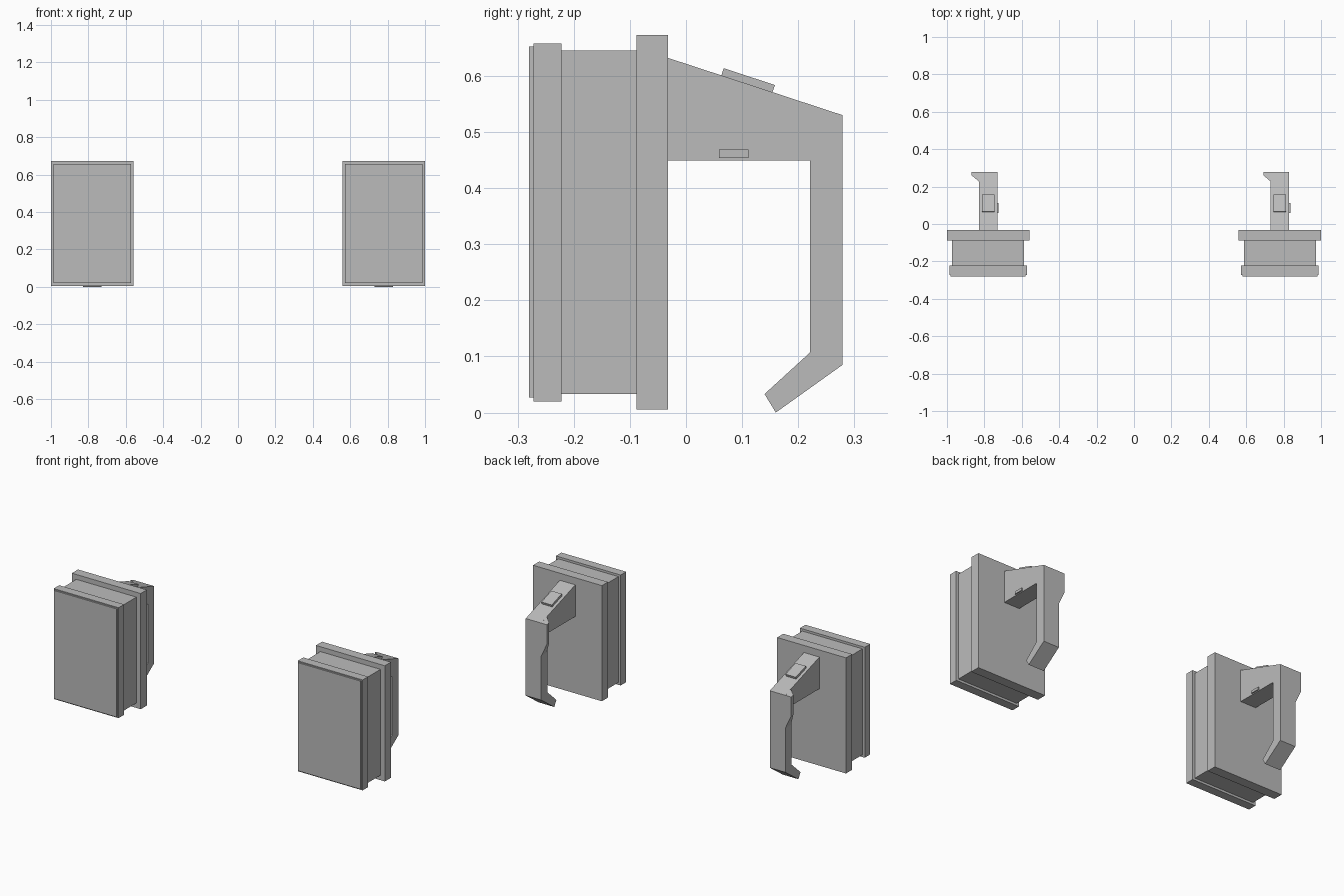
import bpy, bmesh, math
from mathutils import Matrix

cube = bpy.data.objects.get("Cube")
if cube:
    bpy.data.objects.remove(cube, do_unlink=True)

grey = bpy.data.materials.new("plain grey")
grey.use_nodes = True
GREY = (0.5, 0.5, 0.5, 1.0)
grey.diffuse_color = GREY
grey.node_tree.nodes["Principled BSDF"].inputs["Base Color"].default_value = GREY


def finish(name, bm, x):
    bmesh.ops.recalc_face_normals(bm, faces=bm.faces)
    mesh = bpy.data.meshes.new(name)
    bm.to_mesh(mesh)
    bm.free()
    mesh.materials.append(grey)
    obj = bpy.data.objects.new(name, mesh)
    obj.location.x = x
    bpy.context.collection.objects.link(obj)


def box(name, x, xr, yr, zr, tilt=0.0):
    """Box from ranges, optionally tilted about x through its own centre."""
    bm = bmesh.new()
    spans = (xr, yr, zr)
    size = [b - a for a, b in spans]
    centre = [(a + b) / 2 for a, b in spans]
    m = (Matrix.Translation(centre) @ Matrix.Rotation(tilt, 4, 'X')
         @ Matrix.Diagonal((*size, 1)))
    bmesh.ops.create_cube(bm, size=1, matrix=m)
    finish(name, bm, x)


def loft(name, x, x0, outline0, x1, outline1):
    """Solid between two matching (y, z) outlines at x0 and x1."""
    bm = bmesh.new()
    a = [bm.verts.new((x0, y, z)) for y, z in outline0]
    b = [bm.verts.new((x1, y, z)) for y, z in outline1]
    bm.faces.new(a)
    bm.faces.new(b[::-1])
    n = len(a)
    for i in range(n):
        j = (i + 1) % n
        bm.faces.new((a[i], b[i], b[j], a[j]))
    finish(name, bm, x)


# Side outline of the arm, grip and hooked tip
ARM = [(-0.032, 0.632), (0.279, 0.530), (0.279, 0.085), (0.160, 0.0),
       (0.140, 0.033), (0.221, 0.107), (0.221, 0.449), (-0.032, 0.449)]
# Layers of the body: name, half width, y range, z range
LAYERS = [("front_face", 0.200, (-0.280, -0.272), (0.027, 0.652)),
          ("front_plate", 0.207, (-0.272, -0.222), (0.020, 0.658)),
          ("body", 0.192, (-0.222, -0.088), (0.033, 0.645)),
          ("back_plate", 0.220, (-0.088, -0.032), (0.005, 0.673))]
SLOPE = math.atan2(0.530 - 0.632, 0.311)

for side, x in (("right", -0.78), ("left", 0.78)):
    for name, half, yr, zr in LAYERS:
        box(f"{side}_{name}", x, (-half, half), yr, zr)
    loft(f"{side}_arm_and_grip", x, -0.05, ARM, 0.049, ARM)
    # Tapered ear on one side of the grip's top
    loft(f"{side}_grip_ear", x,
         -0.05, [(0.228, 0.546), (0.279, 0.530), (0.279, 0.340), (0.228, 0.340)],
         -0.088, [(0.260, 0.536), (0.279, 0.530), (0.279, 0.420), (0.260, 0.420)])
    # Sloping button on top and a small one on the side
    box(f"{side}_top_button", x, (-0.033, 0.033), (0.0625, 0.1585), (0.584, 0.599), SLOPE)
    box(f"{side}_side_button", x, (0.045, 0.056), (0.059, 0.111), (0.454, 0.469))
